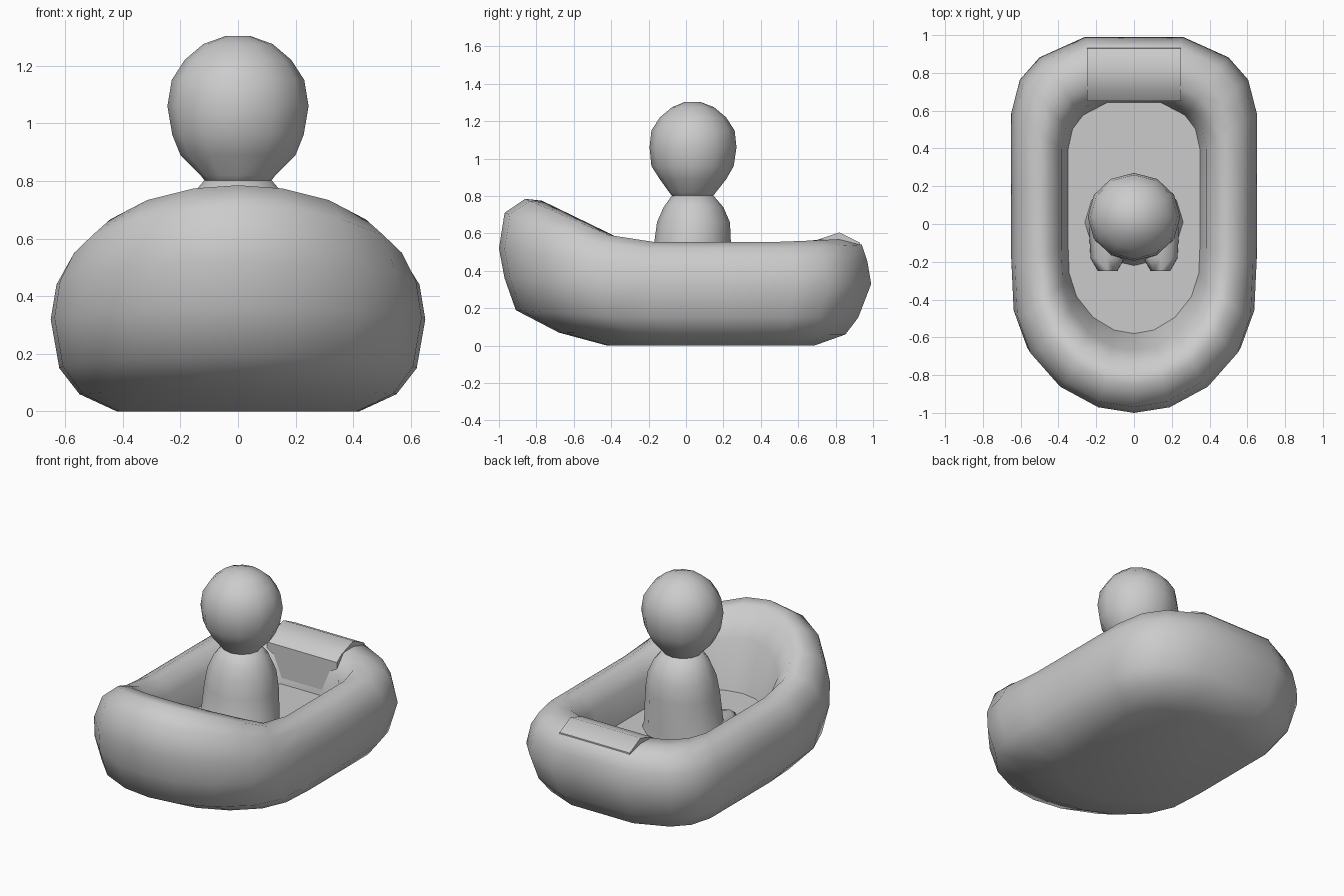
import bpy, bmesh, math

if "Cube" in bpy.data.objects:
    bpy.data.objects.remove(bpy.data.objects["Cube"])

grey = bpy.data.materials.new("light_grey")
grey.diffuse_color = (0.6, 0.6, 0.6, 1)
grey.use_nodes = True
grey.node_tree.nodes["Principled BSDF"].inputs["Base Color"].default_value = grey.diffuse_color


def loft(name, rings, angle=70):
    """Skin a stack of closed rings with equal point counts, capped at both ends."""
    bm = bmesh.new()
    vs = [[bm.verts.new(p) for p in r] for r in rings]
    n = len(vs[0])
    for a, b in zip(vs, vs[1:]):
        for i in range(n):
            j = (i + 1) % n
            bm.faces.new((a[i], a[j], b[j], b[i]))
    bm.faces.new(vs[0][::-1])
    bm.faces.new(vs[-1])
    bmesh.ops.recalc_face_normals(bm, faces=bm.faces)
    me = bpy.data.meshes.new(name)
    bm.to_mesh(me)
    bm.free()
    me.materials.append(grey)
    ob = bpy.data.objects.new(name, me)
    bpy.context.collection.objects.link(ob)
    bpy.ops.object.select_all(action='DESELECT')
    ob.select_set(True)
    bpy.context.view_layer.objects.active = ob
    bpy.ops.object.shade_smooth_by_angle(angle=math.radians(angle))
    return ob


# Hull: rounded plan outline, mirrored, lofted from keel over the rim to the floor
half = [(0, -1), (.3, -.97), (.62, -.86), (.87, -.68), (.98, -.48), (1, -.2), (1, .2),
        (1, .58), (.93, .76), (.77, .88), (.4, .99), (0, .99)]
plan = half + [(-u, v) for u, v in half[-2:0:-1]]


def hull_ring(w, yf, yb, zs, zf, zb):
    pts = []
    for u, v in plan:
        f = max(0, (-v - .38) / .62)
        b = max(0, (v - .6) / .4)
        pts.append((w * u, yf + (yb - yf) * (v + 1) / 2,
                    zs + (zf - zs) * f + (zb - zs) * b))
    return pts


# half width, front y, back y, height at side / front / back
sections = [
    (.42, -.42, .69, 0, 0, 0),
    (.55, -.68, .86, .06, .07, .06),
    (.62, -.91, .93, .15, .19, .15),
    (.65, -.97, 1.0, .32, .36, .33),
    (.63, -1.0, .98, .44, .52, .45),
    (.58, -.97, .95, .52, .71, .54),
    (.51, -.86, .85, .555, .785, .57),
    (.45, -.77, .76, .545, .775, .57),
    (.385, -.67, .68, .46, .60, .46),
    (.35, -.58, .65, .29, .29, .29),
]
loft("raft_hull", [hull_ring(*s) for s in sections])

# Stern block: small raised pad over the back rim
pad = [(.65, .30), (.65, .53), (.70, .565), (.82, .605), (.93, .55), (.95, .35)]
loft("stern_block", [[(x, y, z) for y, z in pad] for x in (-.25, .25)], 50)


def oval(z, rx, y0, y1, n=12):
    """Horizontal oval ring spanning y0..y1."""
    return [(rx * math.cos(2 * math.pi * i / n),
             (y0 + y1) / 2 + (y1 - y0) / 2 * math.sin(2 * math.pi * i / n), z)
            for i in range(n)]


# Seated figure: torso with spread base, then neck and rounded head
loft("torso", [oval(*s) for s in [
    (.27, .27, -.23, .24), (.33, .24, -.20, .24), (.55, .225, -.17, .24),
    (.66, .205, -.155, .235), (.74, .17, -.12, .20), (.81, .11, -.07, .14)]])
loft("head", [oval(*s) for s in [
    (.78, .10, -.06, .13), (.82, .13, -.09, .16), (.89, .20, -.14, .215),
    (.96, .228, -.185, .255), (1.06, .245, -.195, .27), (1.15, .23, -.185, .26),
    (1.22, .185, -.14, .215), (1.275, .12, -.075, .15), (1.302, .045, -.01, .08)]])

# Legs: low bent knees on the floor in front of the torso
for side, name in ((-1, "left_leg"), (1, "right_leg")):
    loft(name, [[(side * (.14 + r * math.cos(k * math.pi / 4)), y,
                  .32 + r * .6 * math.sin(k * math.pi / 4)) for k in range(8)]
                for y, r in ((0, .10), (-.18, .09), (-.25, .05))])
